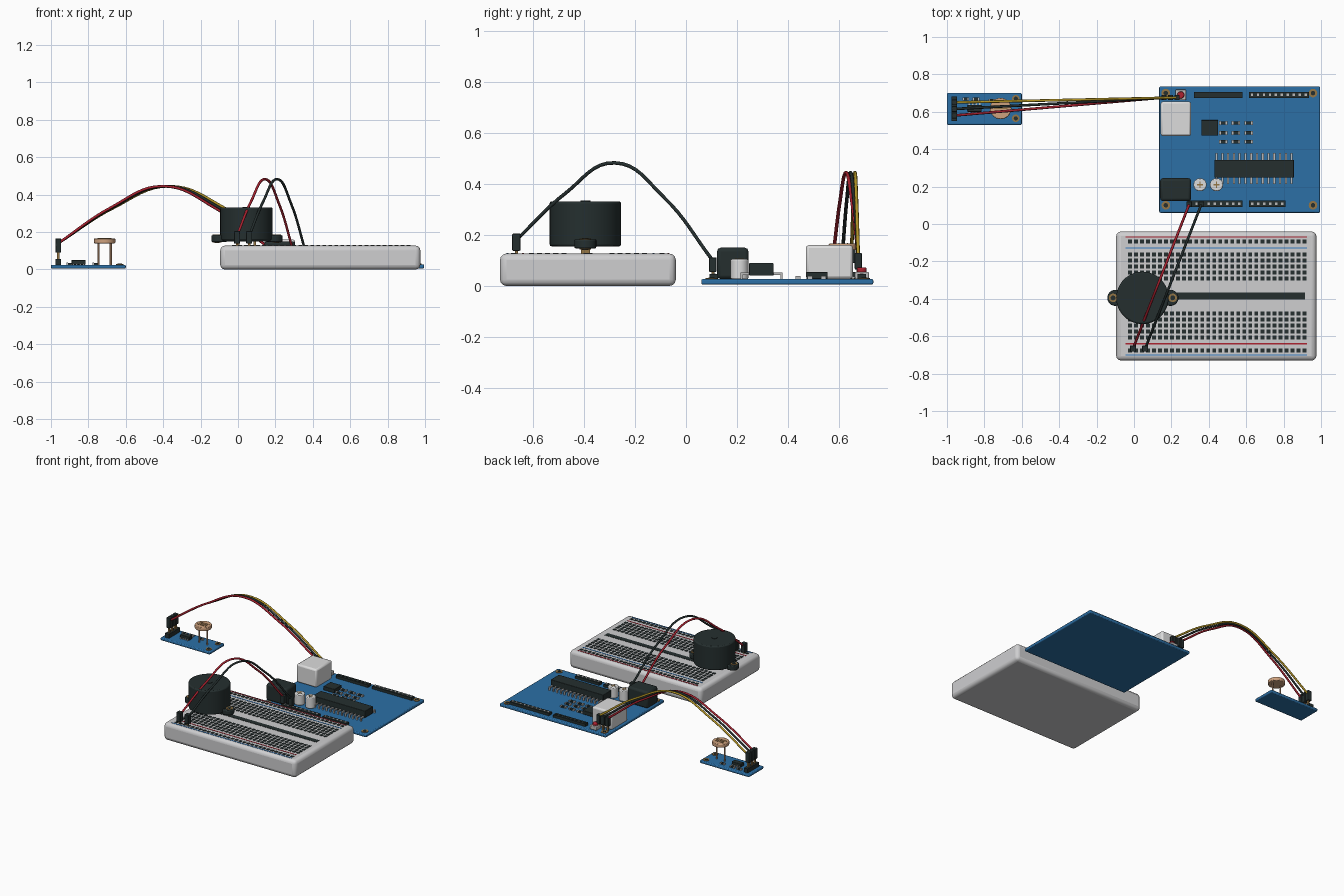
import bpy, bmesh, math
from mathutils import Matrix, Vector

if "Cube" in bpy.data.objects:
    bpy.data.objects.remove(bpy.data.objects["Cube"])


def material(name, r, g, b):
    m = bpy.data.materials.new(name)
    m.use_nodes = True
    m.diffuse_color = (r, g, b, 1)
    m.node_tree.nodes["Principled BSDF"].inputs["Base Color"].default_value = (r, g, b, 1)
    return m


BLUE = material("board blue", .025, .16, .38)
GREY = material("pale grey plastic", .62, .62, .63)
BLACK = material("charcoal plastic", .018, .028, .028)
RED = material("signal red", .42, .016, .03)
YELLOW = material("wire yellow", .5, .33, .02)
BRASS = material("brass", .3, .18, .06)
PEACH = material("sensor peach", .62, .36, .21)
SILVER = material("silver", .5, .5, .5)
WHITE = material("white plastic", .72, .72, .72)
LINE = material("rail blue", .03, .2, .55)


def finish(name, bm, mat, bevel=0, segments=2, smooth=False):
    mesh = bpy.data.meshes.new(name)
    bm.to_mesh(mesh)
    bm.free()
    ob = bpy.data.objects.new(name, mesh)
    bpy.context.collection.objects.link(ob)
    mesh.materials.append(mat)
    if bevel:
        mod = ob.modifiers.new("Rounded edges", "BEVEL")
        mod.width, mod.segments = bevel, segments
    if bevel or smooth:
        bpy.ops.object.select_all(action="DESELECT")
        ob.select_set(True)
        bpy.context.view_layer.objects.active = ob
        bpy.ops.object.shade_smooth_by_angle(angle=math.radians(35))
    return ob


def box(bm, x0, x1, y0, y1, z0, z1):
    place = Matrix.Translation(((x0 + x1) / 2, (y0 + y1) / 2, (z0 + z1) / 2))
    bmesh.ops.create_cube(bm, size=1, matrix=place @ Matrix.Diagonal((x1 - x0, y1 - y0, z1 - z0, 1)))


def block(name, mat, *limits, bevel=0, segments=2):
    bm = bmesh.new()
    box(bm, *limits)
    return finish(name, bm, mat, bevel, segments)


def boxes(name, mat, centres, w, d, z0, z1, bevel=0):
    """Many equal boxes as one object."""
    bm = bmesh.new()
    for x, y in centres:
        box(bm, x - w / 2, x + w / 2, y - d / 2, y + d / 2, z0, z1)
    return finish(name, bm, mat, bevel)


def cylinders(name, mat, centres, r, z0, z1, sides=24, bevel=0):
    bm = bmesh.new()
    for x, y in centres:
        bmesh.ops.create_cone(bm, cap_ends=True, segments=sides, radius1=r, radius2=r,
                              depth=z1 - z0, matrix=Matrix.Translation((x, y, (z0 + z1) / 2)))
    return finish(name, bm, mat, bevel, smooth=True)


def wire(name, mat, start, end, peak):
    """Arched cable passing its highest point halfway."""
    start, end = Vector(start), Vector(end)
    cu = bpy.data.curves.new(name, "CURVE")
    cu.dimensions = "3D"
    cu.bevel_depth, cu.bevel_resolution, cu.resolution_u = .007, 2, 8
    sp = cu.splines.new("BEZIER")
    rises = (0, .63, 1, .63, 0)
    sp.bezier_points.add(len(rises) - 1)
    for i, rise in enumerate(rises):
        p = start.lerp(end, i / 4)
        p.z += rise * (peak - p.z)
        pt = sp.bezier_points[i]
        pt.co = p
        pt.handle_left_type = pt.handle_right_type = "AUTO"
    ob = bpy.data.objects.new(name, cu)
    bpy.context.collection.objects.link(ob)
    cu.materials.append(mat)
    bpy.ops.object.select_all(action="DESELECT")
    ob.select_set(True)
    bpy.context.view_layer.objects.active = ob
    bpy.ops.object.convert(target="MESH")


def row(x0, step, count, y):
    return [(x0 + i * step, y) for i in range(count)]


# Breadboard with groove, rails and contact holes
block("breadboard", GREY, -.095, .975, -.73, -.04, 0, .127, bevel=.025, segments=3)
block("breadboard_groove", BLACK, -.035, .915, -.403, -.367, .122, .129)
mid = -.385
holes = []
for side in (-1, 1):
    for offset in [.094 + .032 * i for i in range(5)] + [.291]:
        holes += row(-.022, .0322, 30, mid + side * offset)
boxes("breadboard_holes", BLACK, holes, .02, .02, .122, .13)
for name, mat, ys in (("red_rail_lines", RED, (-.64, -.07)), ("blue_rail_lines", LINE, (-.7, -.128))):
    boxes(name, mat, [(.44, y) for y in ys], .97, .007, .122, .129)

# Buzzer
cylinders("buzzer_body", BLACK, [(.045, -.395)], .14, .155, .332, 48, bevel=.008)
cylinders("buzzer_ears", BLACK, [(-.1, -.395), (.195, -.395)], .043, .147, .183, bevel=.006)
block("buzzer_flange", BLACK, -.1, .195, -.43, -.36, .15, .18)
cylinders("buzzer_ear_rings", BRASS, [(-.112, -.395), (.207, -.395)], .023, .143, .186)
cylinders("buzzer_ear_holes", BLACK, [(-.112, -.395), (.207, -.395)], .013, .141, .188, 16)
cylinders("buzzer_sound_hole", BLACK, [(.045, -.395)], .02, .33, .335, 16)
boxes("buzzer_pins", BRASS, [(0, -.395), (.09, -.395)], .014, .035, .12, .158)

# Main circuit board
block("main_board", BLUE, .135, .995, .06, .735, .005, .027, bevel=.006)
corners = [(x, y) for x in (.17, .957) for y in (.1, .7)]
cylinders("main_mount_rings", BRASS, corners, .023, .025, .031)
cylinders("main_mount_holes", BLACK, corners, .012, .025, .033, 16)
block("usb_socket", WHITE, .143, .305, .47, .655, .027, .16, bevel=.012)
block("power_jack", BLACK, .14, .305, .122, .245, .027, .15, bevel=.014)
block("processor_chip", BLACK, .43, .855, .248, .343, .04, .09, bevel=.003)
legs = row(.442, .0308, 14, .296)
boxes("processor_legs", SILVER, legs, .011, .165, .042, .052)
for sign in (-1, 1):
    feet = [(x, y + sign * .079) for x, y in legs]
    boxes("processor_feet_" + ("front" if sign < 0 else "back"), SILVER, feet, .011, .008, .026, .05)
block("small_chip", BLACK, .36, .45, .472, .556, .027, .055, bevel=.003)

# Surface-mounted resistors
parts = [(x, y) for x in (.477, .545, .613) for y in (.44, .487, .54)]
boxes("resistor_bodies", BLACK, parts, .03, .018, .026, .037)
boxes("resistor_ends", SILVER, [(x + s * .018, y) for x, y in parts for s in (-1, 1)],
      .01, .02, .026, .038)

# Capacitors
caps = [(.353, .21), (.441, .21)]
cylinders("capacitors", WHITE, caps, .035, .027, .105, 28, bevel=.005)
boxes("capacitor_marks_across", BRASS, caps, .034, .006, .1, .107)
boxes("capacitor_marks_along", BRASS, caps, .006, .034, .1, .107)

# Pin headers along both long edges
for name, x0, x1, y, count in (("back_left", .32, .58, .69, 8), ("back_right", .615, .935, .69, 10),
                               ("front_left", .285, .58, .109, 9), ("front_right", .615, .81, .109, 6)):
    block("header_" + name, BLACK, x0, x1, y - .017, y + .017, .026, .046)
    step = (x1 - x0) / count
    boxes("header_contacts_" + name, BLACK if name == "back_left" else SILVER,
          row(x0 + step / 2, step, count, y), .013, .013, .04, .049)

# Reset button
block("button_base", SILVER, .222, .278, .662, .718, .027, .055, bevel=.004)
cylinders("button_cap", RED, [(.25, .69)], .019, .05, .072, bevel=.004)

# Light sensor board
block("sensor_board", BLUE, -1, -.6, .53, .7, .005, .025, bevel=.006)
rings = [(-.632, .565), (-.632, .67)]
cylinders("sensor_mount_rings", BRASS, rings, .02, .022, .029)
cylinders("sensor_mount_holes", BLACK, rings, .011, .022, .031, 16)
block("sensor_chip", BLACK, -.89, -.815, .6, .637, .025, .05, bevel=.003)
boxes("sensor_chip_legs", SILVER, row(-.88, .018, 4, .6185), .008, .056, .025, .032)
bits = [(-.9, .668), (-.845, .668), (-.76, .66)]
boxes("sensor_resistors", BLACK, bits, .024, .015, .024, .035)
boxes("sensor_resistor_ends", SILVER, [(x + s * .014, y) for x, y in bits for s in (-1, 1)],
      .008, .016, .024, .036)
cylinders("light_cell", PEACH, [(-.713, .617)], .057, .14, .166, 32, bevel=.004)
boxes("light_cell_tracks", BRASS, [(-.713, .617 + .017 * i) for i in (-1, 0, 1)], .075, .005, .16, .168)
cylinders("light_cell_legs", PEACH, [(-.745, .617), (-.68, .617)], .006, .02, .145, 10)
block("sensor_header", BLACK, -.977, -.945, .552, .682, .025, .055)

# Sensor cables with their plugs
colours = (("red", RED, .58, .16), ("black", BLACK, .615, .195), ("yellow", YELLOW, .65, .23))
boxes("sensor_plugs", BLACK, [(-.961, c[2]) for c in colours], .03, .03, .09, .165, bevel=.003)
boxes("sensor_pins", BRASS, [(-.961, c[2]) for c in colours], .012, .012, .05, .095)
boxes("socket_plugs", BLACK, [(c[3], .676) for c in colours], .028, .028, .065, .13, bevel=.003)
boxes("socket_pins", BRASS, [(c[3], .676) for c in colours], .012, .012, .025, .07)
for name, mat, y, x in colours:
    wire(name + "_sensor_cable", mat, (-.961, y, .14), (x, .676, .12), .445)

# Buzzer cables with their plugs
for name, mat, xa, xb in (("red", RED, -.005, .295), ("black", BLACK, .06, .36)):
    block(name + "_cable_plug_front", BLACK, xa - .016, xa + .016, -.682, -.65, .138, .205, bevel=.003)
    block(name + "_cable_pin_front", BRASS, xa - .006, xa + .006, -.672, -.66, .12, .14)
    block(name + "_cable_plug_back", BLACK, xb - .015, xb + .015, .09, .12, .055, .112, bevel=.003)
    block(name + "_cable_pin_back", BRASS, xb - .006, xb + .006, .1, .112, .04, .06)
    wire(name + "_buzzer_cable", mat, (xa, -.666, .18), (xb, .105, .1), .483)
